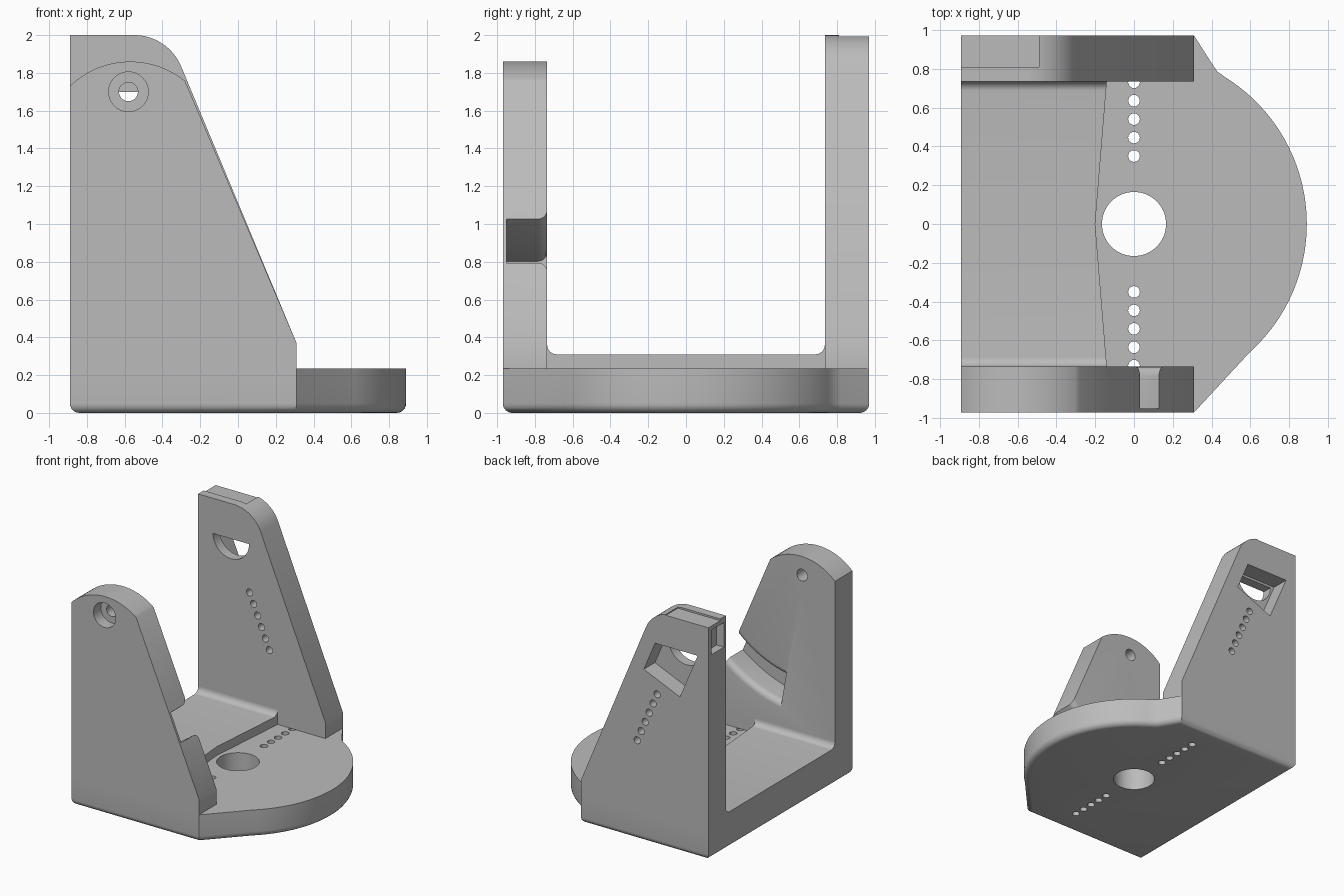
import bpy, bmesh
from math import sin, cos, pi, radians, hypot

if "Cube" in bpy.data.objects:
    bpy.data.objects.remove(bpy.data.objects["Cube"])

grey = bpy.data.materials.new("machined grey")
grey.use_nodes = True
colour = (0.5, 0.5, 0.5, 1)
grey.diffuse_color = colour
grey.node_tree.nodes["Principled BSDF"].inputs["Base Color"].default_value = colour

HALF, INNER = 0.97, 0.735          # outer and inner faces of the two cheeks
LEFT, RIGHT = -0.89, 0.31          # cheek extent along x
PLATE = 0.235                      # plate thickness
PX, PZ = -0.58, 1.70               # pivot
DX, DZ = 0.39, -0.92               # direction of the sloped cheek edge


def finish(name, bm):
    bmesh.ops.recalc_face_normals(bm, faces=bm.faces)
    mesh = bpy.data.meshes.new(name)
    bm.to_mesh(mesh)
    bm.free()
    mesh.materials.append(grey)
    ob = bpy.data.objects.new(name, mesh)
    bpy.context.collection.objects.link(ob)
    return ob


def bridge(name, rings, closed=False):
    """Skin a row of matching point rings, capping the ends unless closed."""
    bm = bmesh.new()
    rows = [[bm.verts.new(p) for p in ring] for ring in rings]
    n = len(rows[0])
    for a, b in zip(rows, rows[1:]):
        for i in range(n):
            j = (i + 1) % n
            bm.faces.new((a[i], a[j], b[j], b[i]))
    bm.faces.new(rows[0])
    bm.faces.new(rows[-1])
    return finish(name, bm)


def prism(name, pts, a, b, axis="y"):
    def place(u, v, w):
        return (u, w, v) if axis == "y" else (u, v, w)
    return bridge(name, [[place(u, v, w) for u, v in pts] for w in (a, b)])


def arc(cx, cy, r, start, end, n=24):
    angles = [radians(start + (end - start) * i / n) for i in range(n + 1)]
    return [(cx + r * cos(t), cy + r * sin(t)) for t in angles]


def disc(cx, cy, r, n=32):
    return arc(cx, cy, r, 0, 360, n)[:-1]


def rect(x0, x1, y0, y1):
    return [(x0, y0), (x1, y0), (x1, y1), (x0, y1)]


def cut(ob, cutters):
    for c in cutters:
        c.hide_render = True
        mod = ob.modifiers.new("cut", "BOOLEAN")
        mod.operation, mod.solver, mod.object = "DIFFERENCE", "EXACT", c
        bpy.context.view_layer.objects.active = ob
        bpy.ops.object.modifier_apply(modifier=mod.name)
        bpy.data.objects.remove(c)


# Base plate with a rounded nose and a softened bottom rim
outline = [(LEFT, -HALF), (RIGHT, -HALF)] + arc(0, 0, 0.89, -48, 58, 64)
outline += [(0.43, 0.785), (0.405, 0.82), (RIGHT, HALF), (LEFT, HALF)]
base = prism("base_plate", outline, 0, PLATE, "z")
bm = bmesh.new()
bm.from_mesh(base.data)
rim = [e for e in bm.edges if all(v.co.z < 0.001 for v in e.verts)]
bmesh.ops.bevel(bm, geom=rim, offset=0.05, segments=6, profile=0.5, affect="EDGES")
bm.to_mesh(base.data)
bm.free()
holes = [prism("cutter", disc(0, 0, 0.165, 64), -1, 1, "z")]
for k in range(5):
    for side in (-1, 1):
        y = side * (0.35 + 0.095 * k)
        holes.append(prism("cutter", disc(0, y, 0.03, 20), -1, 1, "z"))
cut(base, holes)

# Raised floor between the cheeks, filleted up into both of them
R = 0.05
section = [(-INNER, PLATE), (INNER, PLATE)]
section += arc(INNER - R, 0.31 + R, R, 0, -90, 8) + [(0, 0.31)]
section += arc(-INNER + R, 0.31 + R, R, -90, -180, 8)
section.insert(1, (0, PLATE))
bridge("raised_floor", [
    [(LEFT, y, z) for y, z in section],
    [(-0.2 + 0.06 * abs(y) / INNER, y, z) for y, z in section]])

# Front cheek with a domed top
shape = [(LEFT, PLATE), (RIGHT, PLATE), (RIGHT, 0.37)]
shape += arc(-0.57, 1.40, 0.46, 51, 134)
shape[-1] = (LEFT, 1.73)
front = prism("front_cheek", shape, -HALF, -INNER)

# Curved groove round the pivot, with rolled lips on the inner face
lip = 0.05
groove = [(0.91, -0.95)]
groove += [(r, y) for y, r in arc(-INNER - lip, 0.91 - lip, lip, 90, 0, 6)]
groove += [(0.86, -0.7), (1.2, -0.7)]
groove += [(r, y) for y, r in arc(-INNER - lip, 1.15 + lip, lip, 0, -90, 6)]
groove += [(1.15, -0.95)]
sweep = []
for i in range(41):
    t = radians(-80.4 + 70 * i / 40)
    sweep.append([(PX + r * cos(t), y, PZ + r * sin(t)) for r, y in groove])
cut(front, [
    bridge("cutter", sweep),
    prism("cutter", disc(PX, PZ, 0.05), -1.1, -0.6),
    prism("cutter", disc(PX, PZ, 0.105, 40), -1.1, -0.87)])

# Back cheek with one rounded shoulder
shape = [(LEFT, PLATE), (RIGHT, PLATE), (RIGHT, 0.37)]
shape += arc(-0.55, 1.73, 0.27, 23, 90) + [(LEFT, 2)]
back = prism("back_cheek", shape, INNER, HALF)

# Outer pocket lined up with the slope and closed by a level top
pocket = []
for side in (-1, 1):
    x = PX + 0.33 * DX - side * 0.185 * DZ
    z = PZ + 0.33 * -abs(DZ) + side * 0.185 * DX
    top = (x + (1.72 - z) * DX / DZ, 1.72)
    pocket += [top, (x, z)] if side < 0 else [(x, z), top]
cutters = [
    prism("cutter", pocket, 0.82, 1.1),
    prism("cutter", arc(PX, PZ, 0.17, 180, 360), 0.6, 0.9),
    prism("cutter", rect(-1, -0.49, 1.985, 2.1), 0.81, 1.1),
    prism("cutter", rect(-1, -0.82, 1.74, 1.95), 0.76, 0.93)]

# Row of index holes running down from the pivot
for k in range(6):
    d = 0.447 + 0.096 * k
    cutters.append(prism("cutter", disc(PX + d * DX, PZ + d * DZ, 0.03, 20), 0.5, 1.2))
cut(back, cutters)

# Smooth the curved faces and keep the edges crisp
for ob in bpy.context.view_layer.objects:
    ob.select_set(ob.type == "MESH" and grey.name in ob.data.materials)
bpy.ops.object.shade_smooth_by_angle(angle=radians(30))
